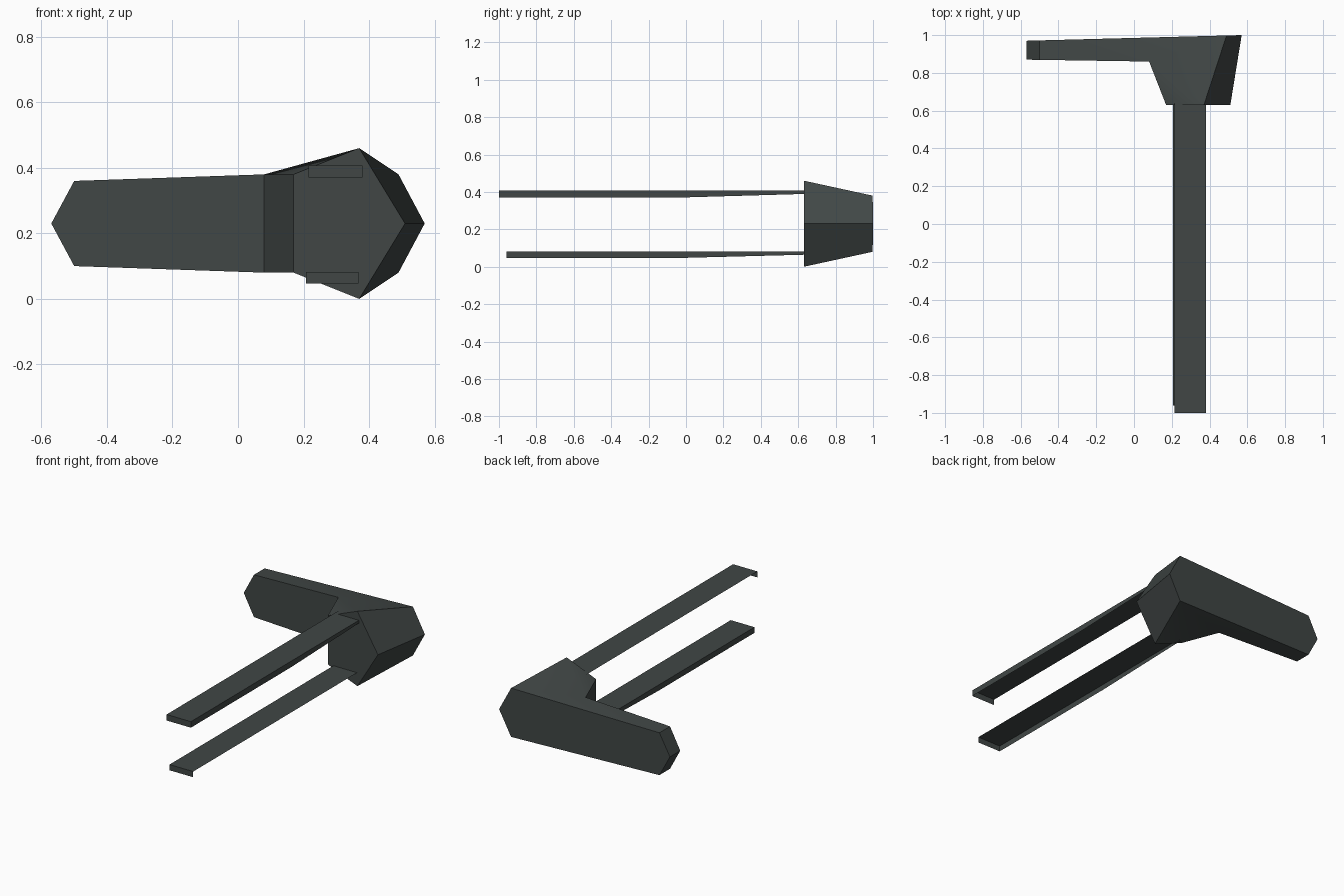
import bpy, bmesh, math

if "Cube" in bpy.data.objects:
    bpy.data.objects.remove(bpy.data.objects["Cube"])

mat = bpy.data.materials.new("dark_grey_green")
mat.diffuse_color = (0.052, 0.062, 0.060, 1)
mat.use_nodes = True
mat.node_tree.nodes["Principled BSDF"].inputs["Base Color"].default_value = mat.diffuse_color


def make(name, verts, faces, fix_normals, angle):
    bm = bmesh.new()
    vs = [bm.verts.new(v) for v in verts]
    for f in faces:
        bm.faces.new([vs[i] for i in f])
    if fix_normals:
        bmesh.ops.recalc_face_normals(bm, faces=bm.faces[:])
    me = bpy.data.meshes.new(name)
    bm.to_mesh(me)
    bm.free()
    me.materials.append(mat)
    ob = bpy.data.objects.new(name, me)
    bpy.context.collection.objects.link(ob)
    bpy.ops.object.select_all(action='DESELECT')
    ob.select_set(True)
    bpy.context.view_layer.objects.active = ob
    bpy.ops.object.shade_smooth_by_angle(angle=math.radians(angle))
    return ob


# Handle with faceted neck: back outline, handle front outline, neck front outline
back = [(-.57, .97, .23), (-.5, .972, .36), (.49, .998, .38),
        (.57, 1.0, .23), (.49, .998, .08), (-.5, .972, .10)]
front = [(-.57, .87, .23), (-.5, .869, .36), (.08, .86, .38),
         (.08, .86, .08), (-.5, .869, .10)]
neck = [(.17, .63, .38), (.37, .63, .46), (.51, .63, .23),
        (.37, .63, 0), (.17, .63, .08)]
faces = [(0, 1, 2, 3, 4, 5),                       # back
         (6, 7, 8, 9, 10), (11, 12, 13, 14, 15),   # handle front, neck front
         (0, 1, 7, 6), (0, 6, 10, 5),              # handle end
         (1, 2, 8, 7), (5, 10, 9, 4),              # handle top and bottom
         (8, 9, 15, 11),                           # neck inner side
         (8, 11, 12), (8, 12, 2),                  # neck top
         (9, 4, 15), (15, 4, 14),                  # neck bottom
         (12, 2, 3, 13), (13, 3, 4, 14)]           # neck outer side
make("handle_body", back + front + neck, faces, True, 40)


# Prongs: thin angle-section strips with an end cap, tapering towards the neck
def prong(name, x_wall, x_free, y_tip, top, low, low_root):
    rows = [(y_tip, low), (-.03, low), (.66, low_root)]
    verts = []
    for y, zl in rows:
        verts += [(x_free, y, top), (x_wall, y, top), (x_wall, y, zl)]
    verts.append((x_free, y_tip, low))
    faces = [(0, 1, 2, 9)]
    for k in (0, 3):
        faces += [(k, k + 3, k + 4, k + 1), (k + 1, k + 4, k + 5, k + 2)]
    make(name, verts, faces, True, 40)


prong("upper_prong", .38, .215, -1.0, .407, .37, .39)
prong("lower_prong", .207, .368, -.96, .082, .047, .065)
